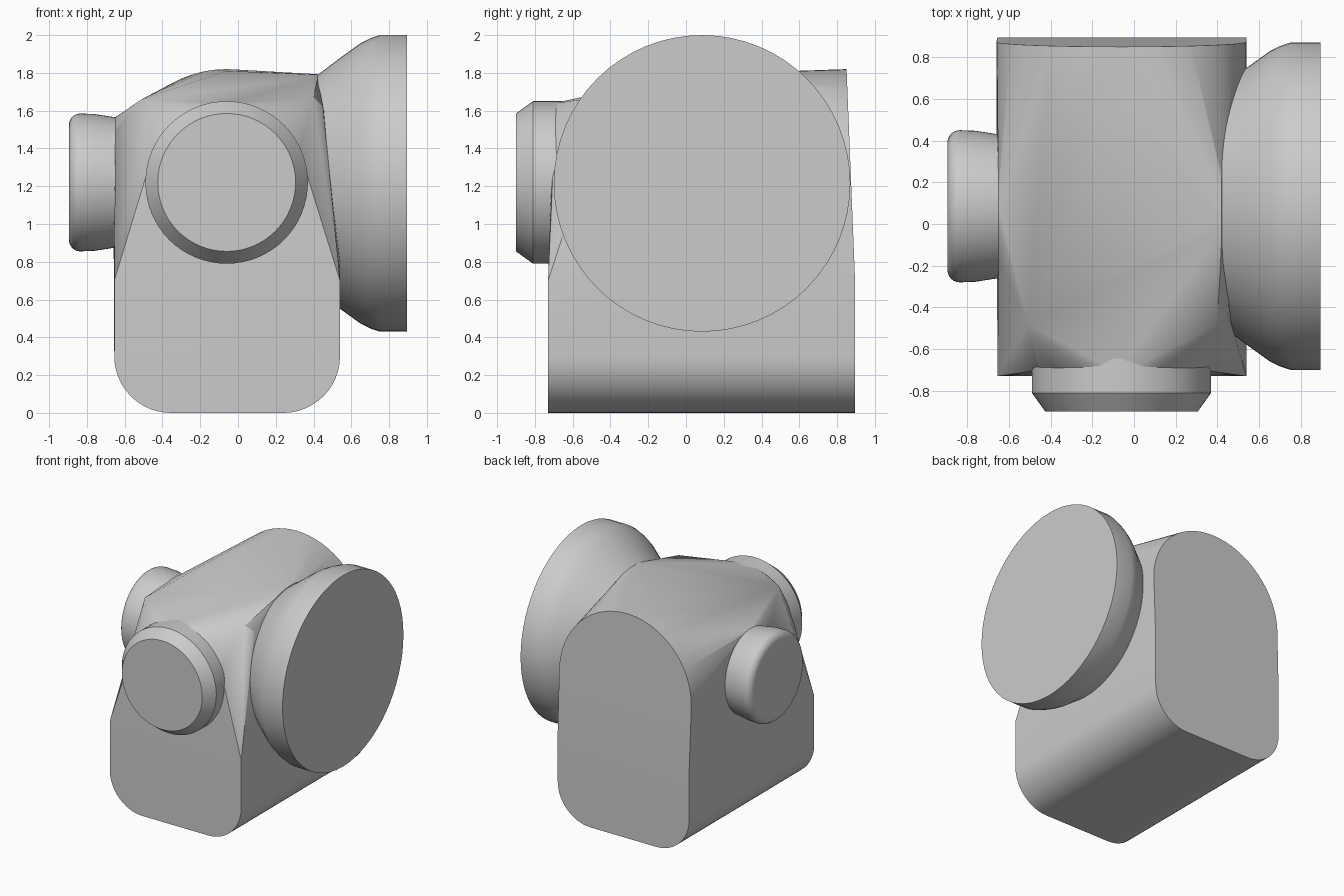
import bpy, bmesh, math
from mathutils import Vector, Matrix

cube = bpy.data.objects.get("Cube")
if cube:
    bpy.data.objects.remove(cube, do_unlink=True)

# Single grey material
grey = bpy.data.materials.new("plain grey")
grey.use_nodes = True
colour = (0.6, 0.6, 0.6, 1)
grey.diffuse_color = colour
grey.node_tree.nodes["Principled BSDF"].inputs["Base Color"].default_value = colour


def finish(bm, name, angle):
    bmesh.ops.recalc_face_normals(bm, faces=bm.faces)
    mesh = bpy.data.meshes.new(name)
    bm.to_mesh(mesh)
    bm.free()
    obj = bpy.data.objects.new(name, mesh)
    bpy.context.collection.objects.link(obj)
    mesh.materials.append(grey)
    bpy.ops.object.select_all(action='DESELECT')
    obj.select_set(True)
    bpy.context.view_layer.objects.active = obj
    bpy.ops.object.shade_smooth_by_angle(angle=math.radians(angle))
    return obj


def ring(centre, axis, radius, count=64):
    """Points of a circle around a centre, facing along an axis."""
    turn = Vector(axis).to_track_quat('Z', 'Y')
    return [Vector(centre) + turn @ Vector((radius * math.cos(a), radius * math.sin(a), 0))
            for a in (2 * math.pi * i / count for i in range(count))]


def turned(name, centre, axis, profile, angle=32):
    """Capped lathe shape from (distance along axis, radius) pairs."""
    bm = bmesh.new()
    loops = [[bm.verts.new(p) for p in ring(Vector(centre) + Vector(axis) * d, axis, r)]
             for d, r in profile]
    for a, b in zip(loops, loops[1:]):
        for i in range(len(a)):
            j = (i + 1) % len(a)
            bm.faces.new((a[i], a[j], b[j], b[i]))
    bm.faces.new(loops[0])
    bm.faces.new(loops[-1])
    return finish(bm, name, angle)


def arc(cx, cz, radius, start, end, steps):
    return [(cx + radius * math.cos(a), cz + radius * math.sin(a))
            for a in (math.radians(start + (end - start) * i / steps) for i in range(steps + 1))]


MID_X, MID_Y, MID_Z = -0.06, 0.085, 1.22

# Body: taut skin around a rounded base, a rear arch and the three sockets
base = arc(-0.355, 0.3, 0.3, 180, 270, 12) + arc(0.24, 0.3, 0.3, 270, 360, 12)
base += [(-0.655, 0.7), (0.54, 0.7)]
points = [Vector((x, y, z)) for x, z in base for y in (-0.73, 0.895)]
for x, z in arc(MID_X, MID_Z, 0.6, 0, 180, 32):
    points.append(Vector((x, 0.895 - 0.045 * (z - 0.7) / 1.12, z)))
points += ring((MID_X, -0.7, MID_Z), (0, -1, 0), 0.42)
points += ring((0.42, MID_Y, MID_Z), (1, 0, 0), 0.573)
points += ring((-0.65, MID_Y, MID_Z), (-1, 0, 0), 0.345)
points += [Vector(p) for p in ((-0.51, -0.48, 1.66), (0.4, -0.48, 1.67),
                               (0.45, -0.43, 1.62), (MID_X, 0.6, 1.81))]
bm = bmesh.new()
for p in points:
    bm.verts.new(p)
hull = bmesh.ops.convex_hull(bm, input=bm.verts)
spare = {v for v in hull["geom_interior"] + hull["geom_unused"]
         if isinstance(v, bmesh.types.BMVert)}
bmesh.ops.delete(bm, geom=list(spare), context='VERTS')
bmesh.ops.dissolve_limit(bm, angle_limit=math.radians(0.5), verts=bm.verts, edges=bm.edges)
finish(bm, "body", 20)

# Flared side dish
turned("side_dish", (0, MID_Y, 1.215), (1, 0, 0),
       [(0.42, 0.573), (0.54, 0.664), (0.65, 0.743), (0.7, 0.768), (0.75, 0.785), (0.895, 0.785)])

# Chamfered front cap
turned("front_cap", (MID_X, 0, MID_Z), (0, -1, 0),
       [(0.5, 0.43), (0.81, 0.43), (0.9, 0.365)])

# Small rounded knob on the other side
rim = [(0.835 + 0.06 * math.sin(a), 0.305 + 0.06 * math.cos(a))
       for a in (math.radians(15 * i) for i in range(7))]
turned("side_knob", (0, MID_Y, MID_Z), (-1, 0, 0), [(0.6, 0.34), (0.67, 0.348), (0.76, 0.362)] + rim)
